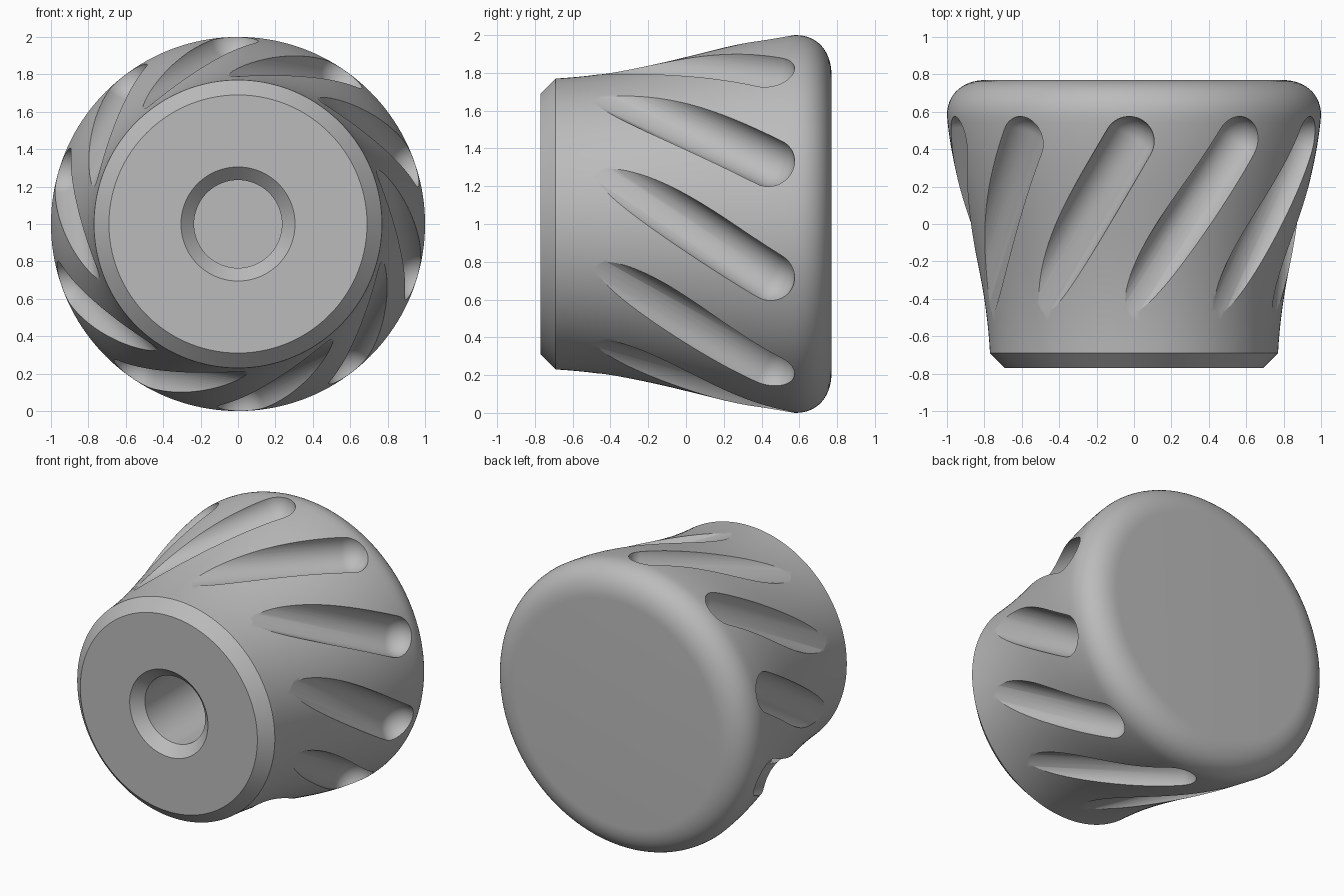
import bpy, bmesh, math
from mathutils import Matrix, Vector

if "Cube" in bpy.data.objects:
    bpy.data.objects.remove(bpy.data.objects["Cube"])

grey = bpy.data.materials.new("plain grey")
grey.use_nodes = True
colour = (0.5, 0.5, 0.5, 1)
grey.diffuse_color = colour
grey.node_tree.nodes["Principled BSDF"].inputs["Base Color"].default_value = colour

CENTRE = Vector((0, 0, 1))
GROOVES = 10
GROOVE_RADIUS = 0.135


def bezier(a, b, c, d, steps):
    """Points (radius, y) on a cubic curve, without the first one."""
    a, b, c, d = map(Vector, (a, b, c, d))
    pts = []
    for i in range(1, steps + 1):
        t = i / steps
        u = 1 - t
        pts.append(a * u**3 + b * 3 * u * u * t + c * 3 * u * t * t + d * t**3)
    return pts


def lathe(bm, profile, segments, matrix):
    """Revolve a (radius, y) profile about the y axis into a closed solid."""
    part = bmesh.new()
    verts = [part.verts.new((p[0], p[1], 0)) for p in profile]
    edges = [part.edges.new(pair) for pair in zip(verts, verts[1:])]
    bmesh.ops.spin(part, geom=verts + edges, cent=(0, 0, 0), axis=(0, 1, 0),
                   angle=math.tau, steps=segments, use_duplicate=False)
    bmesh.ops.remove_doubles(part, verts=part.verts, dist=1e-5)
    bmesh.ops.recalc_face_normals(part, faces=part.faces)
    part.transform(matrix)
    temp = bpy.data.meshes.new("temp")
    part.to_mesh(temp)
    part.free()
    bm.from_mesh(temp)
    bpy.data.meshes.remove(temp)


def make_object(name, bm):
    mesh = bpy.data.meshes.new(name)
    bm.to_mesh(mesh)
    bm.free()
    mesh.materials.append(grey)
    obj = bpy.data.objects.new(name, mesh)
    bpy.context.collection.objects.link(obj)
    return obj


# Knob body: blind hole, chamfered front, flared side, rounded back
profile = [(0, -0.05), (0.235, -0.05), (0.235, -0.70), (0.305, -0.77),
           (0.69, -0.77), (0.77, -0.69)]
profile += bezier((0.77, -0.69), (0.80, -0.15), (0.97, 0.2), (1, 0.58), 28)
profile += bezier((1, 0.58), (1, 0.70), (0.91, 0.77), (0.79, 0.77), 14)
profile.append((0, 0.77))
bm = bmesh.new()
lathe(bm, profile, 160, Matrix.Translation(CENTRE))
knob = make_object("knob", bm)

# Slanted round-ended cutters for the grip grooves
bm = bmesh.new()
for i in range(GROOVES):
    turn = math.tau * i / GROOVES

    def on_ring(radius, y, degrees):
        a = turn + math.radians(degrees)
        return CENTRE + Vector((radius * math.cos(a), y, radius * math.sin(a)))

    front = on_ring(0.93, -0.50, 20.5)
    back = on_ring(0.99, 0.44, -16.5)
    axis = back - front
    half = axis.length / 2
    steps = 14
    arc = [(GROOVE_RADIUS * math.sin(k * math.pi / 2 / steps),
            half + GROOVE_RADIUS * math.cos(k * math.pi / 2 / steps))
           for k in range(steps + 1)]
    capsule = arc + [(r, -y) for r, y in reversed(arc)]
    capsule[0], capsule[-1] = (0, capsule[0][1]), (0, capsule[-1][1])
    place = Matrix.Translation((front + back) / 2) @ axis.to_track_quat('Y', 'Z').to_matrix().to_4x4()
    lathe(bm, capsule, 56, place)
cutter = make_object("groove_cutter", bm)
cutter.hide_render = True

# Cut the grooves and keep the result as a plain mesh
cut = knob.modifiers.new("grooves", 'BOOLEAN')
cut.operation = 'DIFFERENCE'
cut.solver = 'EXACT'
cut.object = cutter
bpy.ops.object.select_all(action='DESELECT')
bpy.context.view_layer.objects.active = knob
knob.select_set(True)
bpy.ops.object.modifier_apply(modifier=cut.name)
bpy.data.objects.remove(cutter)
bpy.ops.object.shade_smooth_by_angle(angle=math.radians(25))
